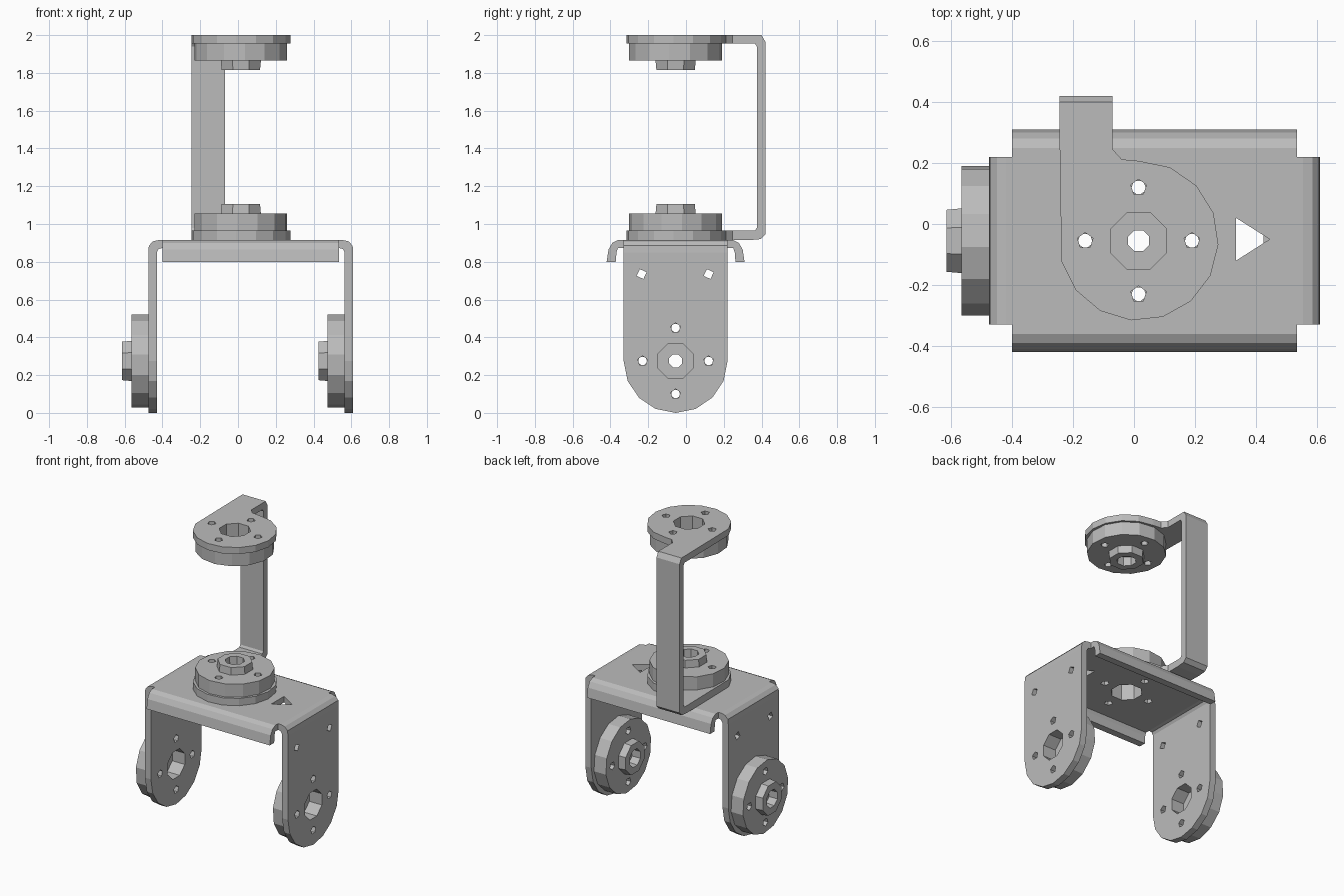
import bpy, bmesh
from math import sin, cos, radians
from mathutils import Matrix, Vector

cube = bpy.data.objects.get("Cube")
if cube:
    bpy.data.objects.remove(cube, do_unlink=True)

metal = bpy.data.materials.new("grey metal")
metal.use_nodes = True
GREY = (0.5, 0.5, 0.5, 1)
metal.diffuse_color = GREY
metal.node_tree.nodes["Principled BSDF"].inputs["Base Color"].default_value = GREY


def frame(x, y, z, origin=(0, 0, 0)):
    """Matrix whose local axes point along x, y and z."""
    m = Matrix((x, y, z)).transposed().to_4x4()
    m.translation = Vector(origin)
    return m


X, Y, Z = Vector((1, 0, 0)), Vector((0, 1, 0)), Vector((0, 0, 1))
FLAT = frame(X, Y, Z)      # outline in x, y; thickness along z
SIDE = frame(Y, Z, X)      # outline in y, z; thickness along x
FRONT = frame(X, Z, -Y)    # outline in x, z; thickness along -y


def arc(cx, cy, r, start, end, n):
    angles = [radians(start + (end - start) * i / n) for i in range(n + 1)]
    return [(cx + r * cos(a), cy + r * sin(a)) for a in angles]


def circle(cx, cy, r, n, turn=0):
    return arc(cx, cy, r, turn, turn + 360, n)[:-1]


def bolt_pattern(cx, cy):
    """Centre opening and four screw holes around it."""
    d = 0.175
    holes = [circle(cx, cy, 0.1, 8, 22.5)]
    for dx, dy in ((d, 0), (-d, 0), (0, d), (0, -d)):
        holes.append(circle(cx + dx, cy + dy, 0.027, 5, 90))
    return holes


def finish(name, bm, matrix):
    bmesh.ops.transform(bm, matrix=matrix, verts=bm.verts)
    bmesh.ops.recalc_face_normals(bm, faces=bm.faces)
    mesh = bpy.data.meshes.new(name)
    bm.to_mesh(mesh)
    bm.free()
    mesh.materials.append(metal)
    obj = bpy.data.objects.new(name, mesh)
    bpy.context.collection.objects.link(obj)
    return obj


def sheet(name, outline, lo, hi, matrix, holes=()):
    """Flat outline with holes, given a thickness from lo to hi."""
    bm = bmesh.new()
    for loop in [outline, *holes]:
        vs = [bm.verts.new((a, b, lo)) for a, b in loop]
        for i, v in enumerate(vs):
            bm.edges.new((vs[i - 1], v))
    bmesh.ops.triangle_fill(bm, use_beauty=True, edges=bm.edges[:], normal=Z)
    grown = bmesh.ops.extrude_face_region(bm, geom=bm.faces[:])["geom"]
    top = [g for g in grown if isinstance(g, bmesh.types.BMVert)]
    bmesh.ops.translate(bm, verts=top, vec=(0, 0, hi - lo))
    return finish(name, bm, matrix)


def ring(name, profile, n, matrix):
    """Closed radius/height profile revolved round local z."""
    bm = bmesh.new()
    loops = []
    for k in range(n):
        a = radians(22.5 + 360 * k / n)
        loops.append([bm.verts.new((r * cos(a), r * sin(a), h)) for r, h in profile])
    for k in range(n):
        p, q = loops[k - 1], loops[k]
        for i in range(len(profile)):
            bm.faces.new((p[i - 1], q[i - 1], q[i], p[i]))
    return finish(name, bm, matrix)


def horn(name, matrix):
    """Round servo disc with a stepped, bored hub."""
    sheet(name + "_disc", circle(0, 0, 0.247, 14, 8), 0, 0.09, matrix, bolt_pattern(0, 0))
    hub = [(0.115, 0.09), (0.11, 0.14), (0.062, 0.14), (0.058, 0.08),
           (0.037, 0.08), (0.037, 0.05), (0.1, 0.05), (0.1, 0.09)]
    ring(name + "_hub", hub, 8, matrix)


CX, CY, LEGZ = 0.015, -0.055, 0.275   # joint axes
MID = 0.0675                          # middle of the lower bracket

# Lower bracket: deck with centre opening, screw holes and arrow cutout
arrow = [(0.335, 0.02), (0.335, -0.12), (0.445, -0.05)]
deck = [(-0.4, -0.36), (0.535, -0.36), (0.535, 0.25), (-0.4, 0.25)]
sheet("lower_bracket_deck", deck, 0.873, 0.915, FLAT, bolt_pattern(CX, CY) + [arrow])

# Lower bracket: folded stiffening flanges, front and back
lip = [(0.25, 0.915), (0.28, 0.9), (0.3, 0.865), (0.31, 0.8),
       (0.262, 0.8), (0.258, 0.85), (0.25, 0.873)]
sheet("back_flange", lip, -0.4, 0.535, SIDE)
sheet("front_flange", [(2 * CY - y, z) for y, z in lip], -0.4, 0.535, SIDE)

# Lower bracket: rounded legs and the bends that join them to the deck
leg = arc(CY, LEGZ, 0.275, 180, 360, 8) + [(0.22, 0.85), (-0.33, 0.85)]
leg_holes = bolt_pattern(CY, LEGZ)
leg_holes += [circle(y, 0.735, 0.028, 4, 20) for y in (-0.235, 0.12)]
bend = [(-0.475, 0.85), (-0.472, 0.885), (-0.45, 0.908), (-0.42, 0.915), (-0.4, 0.915),
        (-0.4, 0.873), (-0.42, 0.868), (-0.43, 0.85)]
sheet("right_leg", leg, -0.475, -0.43, SIDE, leg_holes)
sheet("left_leg", leg, 0.565, 0.61, SIDE, leg_holes)
sheet("right_bend", bend, -0.22, 0.33, FRONT)
sheet("left_bend", [(2 * MID - x, z) for x, z in bend], -0.22, 0.33, FRONT)

# Upper bracket: two round plates and the bent strap joining them
plate = arc(CX, CY, 0.262, 195, 450, 11)
plate += [(-0.04, 0.212), (-0.07, 0.245), (-0.07, 0.34), (-0.245, 0.34)]
for name, lo, hi in (("lower_round_plate", 0.915, 0.965), ("upper_round_plate", 1.955, 2.0)):
    sheet(name, plate, lo, hi, FLAT, bolt_pattern(CX, CY))
strap = [(0.34, 0.915), (0.395, 0.92), (0.42, 0.945), (0.42, 1.965), (0.4, 2.0), (0.34, 2.0),
         (0.34, 1.955), (0.365, 1.955), (0.375, 1.94), (0.375, 0.98), (0.365, 0.965), (0.34, 0.965)]
sheet("upper_bracket_strap", strap, -0.245, -0.07, SIDE)

# Servo horns on each joint
horn("right_leg_horn", frame(Y, -Z, -X, (-0.475, CY, LEGZ)))
horn("left_leg_horn", frame(Y, -Z, -X, (0.565, CY, LEGZ)))
horn("lower_horn", frame(X, Y, Z, (CX, CY, 0.965)))
horn("upper_horn", frame(X, -Y, -Z, (CX, CY, 1.955)))
